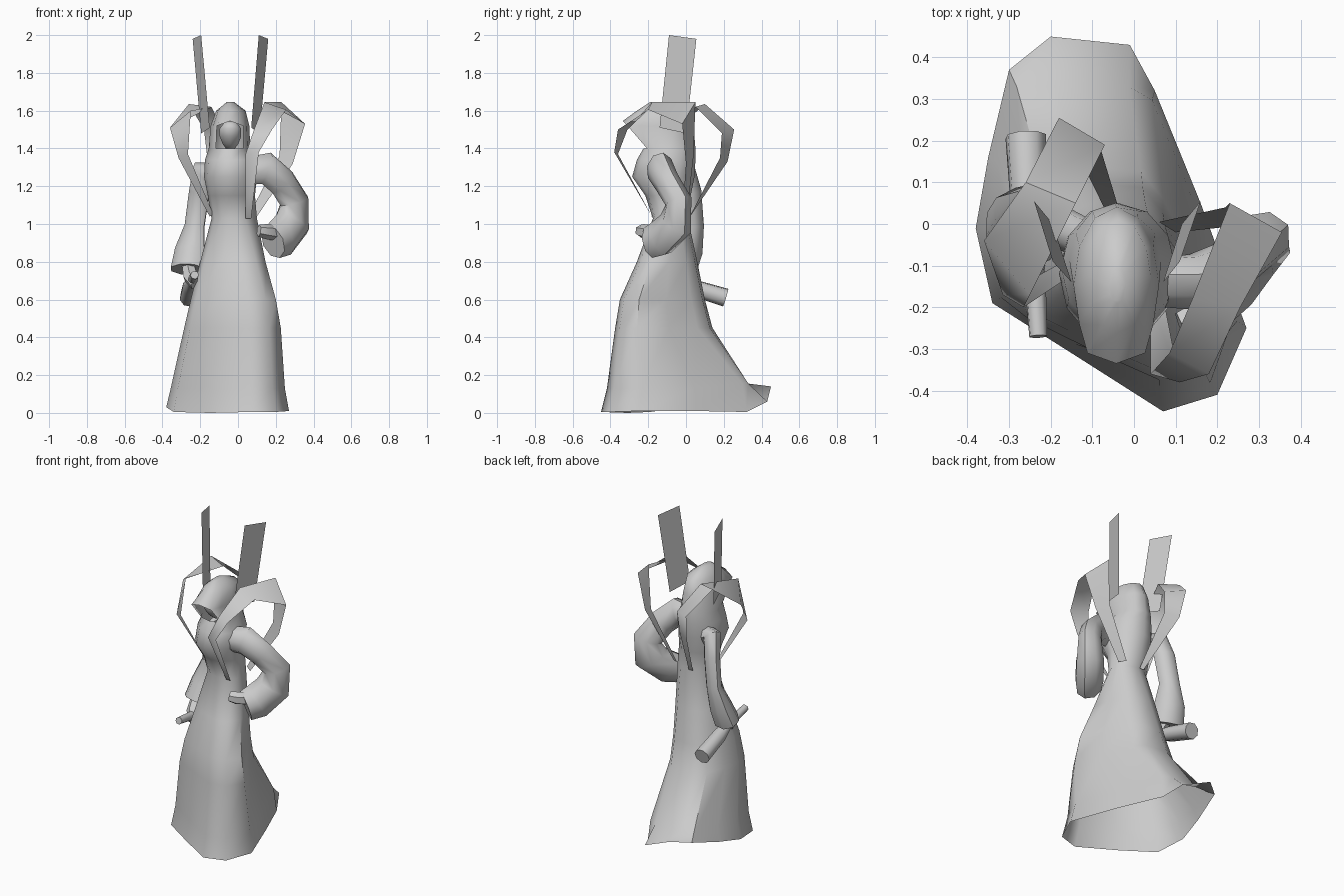
import bpy, bmesh, math
from mathutils import Vector

if "Cube" in bpy.data.objects:
    bpy.data.objects.remove(bpy.data.objects["Cube"])

grey = bpy.data.materials.new("plain_grey")
grey.diffuse_color = (0.6, 0.6, 0.6, 1)
grey.use_nodes = True
grey.node_tree.nodes["Principled BSDF"].inputs["Base Color"].default_value = grey.diffuse_color
N = 12


def finish(name, bm, angle=50, outward=True):
    if outward:
        bmesh.ops.recalc_face_normals(bm, faces=bm.faces)
    me = bpy.data.meshes.new(name)
    bm.to_mesh(me)
    bm.free()
    me.materials.append(grey)
    ob = bpy.data.objects.new(name, me)
    bpy.context.collection.objects.link(ob)
    bpy.ops.object.select_all(action='DESELECT')
    ob.select_set(True)
    bpy.context.view_layer.objects.active = ob
    bpy.ops.object.shade_smooth_by_angle(angle=math.radians(angle))
    return ob


def loft(name, rings, skip=(), cap_start=False, cap_end=False, angle=50):
    """Join equal rings of points with quads; skip holds (ring, side) gaps."""
    bm = bmesh.new()
    vs = [[bm.verts.new(p) for p in r] for r in rings]
    n = len(rings[0])
    for i in range(len(rings) - 1):
        for k in range(n):
            if (i, k) not in skip:
                j = (k + 1) % n
                bm.faces.new((vs[i][k], vs[i][j], vs[i + 1][j], vs[i + 1][k]))
    if cap_start:
        bm.faces.new(vs[0][::-1])
    if cap_end:
        bm.faces.new(vs[-1])
    return finish(name, bm, angle)


def oval(z, x0, x1, y0, y1, gap=1.0):
    """Level ring starting at the front; gap spreads the points beside the front."""
    cx, cy, rx, ry = (x0 + x1) / 2, (y0 + y1) / 2, (x1 - x0) / 2, (y1 - y0) / 2
    return [(cx + rx * math.sin(math.tau * k / N) * (gap if k in (1, N - 1) else 1),
             cy - ry * math.cos(math.tau * k / N), z) for k in range(N)]


def skirt(z, x0, x1, y0, y1, blend):
    """Oval ring blended with the slanted hem outline, fitted to the same range."""
    ring = []
    for (ox, oy, _), (hx, hy, _) in zip(oval(z, x0, x1, y0, y1), hem):
        fx = x0 + (hx + 0.38) / 0.65 * (x1 - x0)
        fy = y0 + (hy + 0.45) / 0.90 * (y1 - y0)
        ring.append((ox + (fx - ox) * blend, oy + (fy - oy) * blend, z))
    return ring


def tube(name, path, sides=8, flat=1.0, angle=50):
    """Capped tube along (x, y, z, radius); flat scales it across the bend plane."""
    pts = [Vector(p[:3]) for p in path]
    mid = pts[len(pts) // 2]
    u = (mid - pts[0]).cross(pts[-1] - mid).normalized()
    rings = []
    for i, p in enumerate(pts):
        d = (pts[min(i + 1, len(pts) - 1)] - pts[max(i - 1, 0)]).normalized()
        u = (u - d * u.dot(d)).normalized()
        v = u.cross(d)
        r = path[i][3]
        rings.append([p + u * r * flat * math.cos(math.tau * k / sides)
                      + v * r * math.sin(math.tau * k / sides) for k in range(sides)])
    return loft(name, rings, cap_start=True, cap_end=True, angle=angle)


def ribbon(name, pairs):
    """Thin sheet through pairs of inner and outer edge points."""
    bm = bmesh.new()
    vs = [(bm.verts.new(a), bm.verts.new(b)) for a, b in pairs]
    for (a, b), (c, d) in zip(vs, vs[1:]):
        bm.faces.new((a, b, d, c))
    return finish(name, bm, 60, outward=False)


# Robe: open hem with a trailing back, waist, chest and hood
hem = [(0.07, -0.45, 0.005), (0.2, -0.41, 0.005), (0.27, -0.25, 0.01), (0.16, 0.05, 0.01),
       (0.05, 0.32, 0.005), (-0.01, 0.43, 0.06), (-0.2, 0.45, 0.14), (-0.3, 0.37, 0.13),
       (-0.35, 0.16, 0.07), (-0.38, -0.01, 0.03), (-0.34, -0.19, 0.005), (-0.15, -0.31, 0.0)]
ankle = [(-0.04 + (x + 0.04) * 0.93, min(0.33, y * 0.93), 0.13 if y < 0.3 else 0.155)
         for x, y, z in hem]
brim = oval(1.52, -0.145, 0.06, -0.335, 0.04, 1.35)
brim[0] = (brim[0][0], brim[0][1], 1.545)
robe = [
    hem, ankle,
    skirt(0.45, -0.285, 0.23, -0.375, 0.14, 0.9),
    skirt(0.60, -0.25, 0.205, -0.35, 0.10, 0.85),
    skirt(0.80, -0.20, 0.155, -0.26, 0.06, 0.6),
    oval(1.03, -0.14, 0.10, -0.175, 0.01),
    oval(1.15, -0.16, 0.09, -0.215, 0.025),
    oval(1.25, -0.18, 0.10, -0.285, 0.045),
    oval(1.34, -0.175, 0.10, -0.26, 0.05),
    oval(1.40, -0.155, 0.065, -0.225, 0.05, 1.3),
    brim,
    oval(1.60, -0.115, 0.04, -0.26, 0.01),
    oval(1.645, -0.06, -0.02, -0.19, -0.10),
]
loft("hooded_robe", robe, skip={(9, N - 1), (9, 0)}, cap_end=True)

# Face inside the hood, leaning forward at the brow and narrow at the chin
bm = bmesh.new()
bmesh.ops.create_uvsphere(bm, u_segments=10, v_segments=6, radius=1)
for v in bm.verts:
    x, y, z = v.co
    v.co = Vector((-0.04 + x * 0.06 * (1 + 0.3 * z), -0.17 + y * 0.07 - z * 0.04, 1.465 + z * 0.08))
finish("face", bm, 60)

# Bent arm with a wide sleeve and the hand on the hip
tube("bent_arm", [(0.05, -0.14, 1.28, 0.075), (0.15, -0.14, 1.295, 0.088),
                  (0.235, -0.10, 1.22, 0.08), (0.298, -0.04, 1.12, 0.085),
                  (0.285, -0.055, 1.0, 0.105), (0.225, -0.135, 0.925, 0.105),
                  (0.185, -0.185, 0.905, 0.092)], flat=0.8)
tube("hip_hand", [(0.21, -0.16, 0.95, 0.04), (0.15, -0.225, 0.96, 0.04),
                  (0.11, -0.24, 0.965, 0.032)], sides=6)

# Lowered arm with a flared sleeve, holding the handle
tube("lowered_arm", [(-0.13, -0.03, 1.26, 0.065), (-0.185, -0.005, 1.275, 0.07),
                     (-0.205, 0.03, 1.17, 0.062), (-0.23, 0.045, 0.99, 0.06),
                     (-0.255, 0.015, 0.86, 0.09), (-0.268, -0.025, 0.76, 0.10)], flat=0.75)
tube("lowered_hand", [(-0.265, -0.03, 0.79, 0.035), (-0.25, -0.09, 0.72, 0.042),
                      (-0.22, -0.13, 0.68, 0.035)], sides=6)
tube("handle", [(-0.23, -0.27, 0.73, 0.022), (-0.24, -0.08, 0.70, 0.028),
                (-0.251, 0.03, 0.665, 0.045), (-0.26, 0.21, 0.61, 0.05)], sides=8)

# Ribbon loops standing up from the waist
ribbon("ribbon_loop_right", [
    ((0.04, -0.175, 1.03), (0.07, -0.175, 1.03)),
    ((0.04, -0.36, 1.37), (0.11, -0.38, 1.38)),
    ((0.085, -0.31, 1.50), (0.18, -0.36, 1.50)),
    ((0.14, -0.18, 1.645), (0.255, -0.20, 1.605)),
    ((0.23, 0.05, 1.645), (0.355, -0.02, 1.53)),
    ((0.22, 0.04, 1.36), (0.29, 0.0, 1.32)),
    ((0.06, 0.005, 1.05), (0.10, -0.02, 1.04))])
ribbon("ribbon_loop_left", [
    ((-0.03, 0.015, 1.03), (-0.06, 0.015, 1.03)),
    ((-0.08, 0.18, 1.35), (-0.16, 0.22, 1.33)),
    ((-0.07, 0.19, 1.48), (-0.18, 0.255, 1.50)),
    ((-0.14, 0.05, 1.62), (-0.26, 0.10, 1.635)),
    ((-0.25, -0.17, 1.60), (-0.36, -0.04, 1.51)),
    ((-0.265, -0.20, 1.37), (-0.315, -0.17, 1.35)),
    ((-0.13, -0.11, 1.05), (-0.15, -0.08, 1.04))])

# Tall flat blades beside the hood
ribbon("head_blade_right", [((0.07, -0.14, 1.51), (0.115, 0.0, 1.48)),
                            ((0.11, -0.09, 2.0), (0.16, 0.055, 1.98))])
ribbon("head_blade_left", [((-0.15, -0.14, 1.51), (-0.195, 0.0, 1.48)),
                           ((-0.195, -0.09, 2.0), (-0.24, 0.055, 1.98))])
